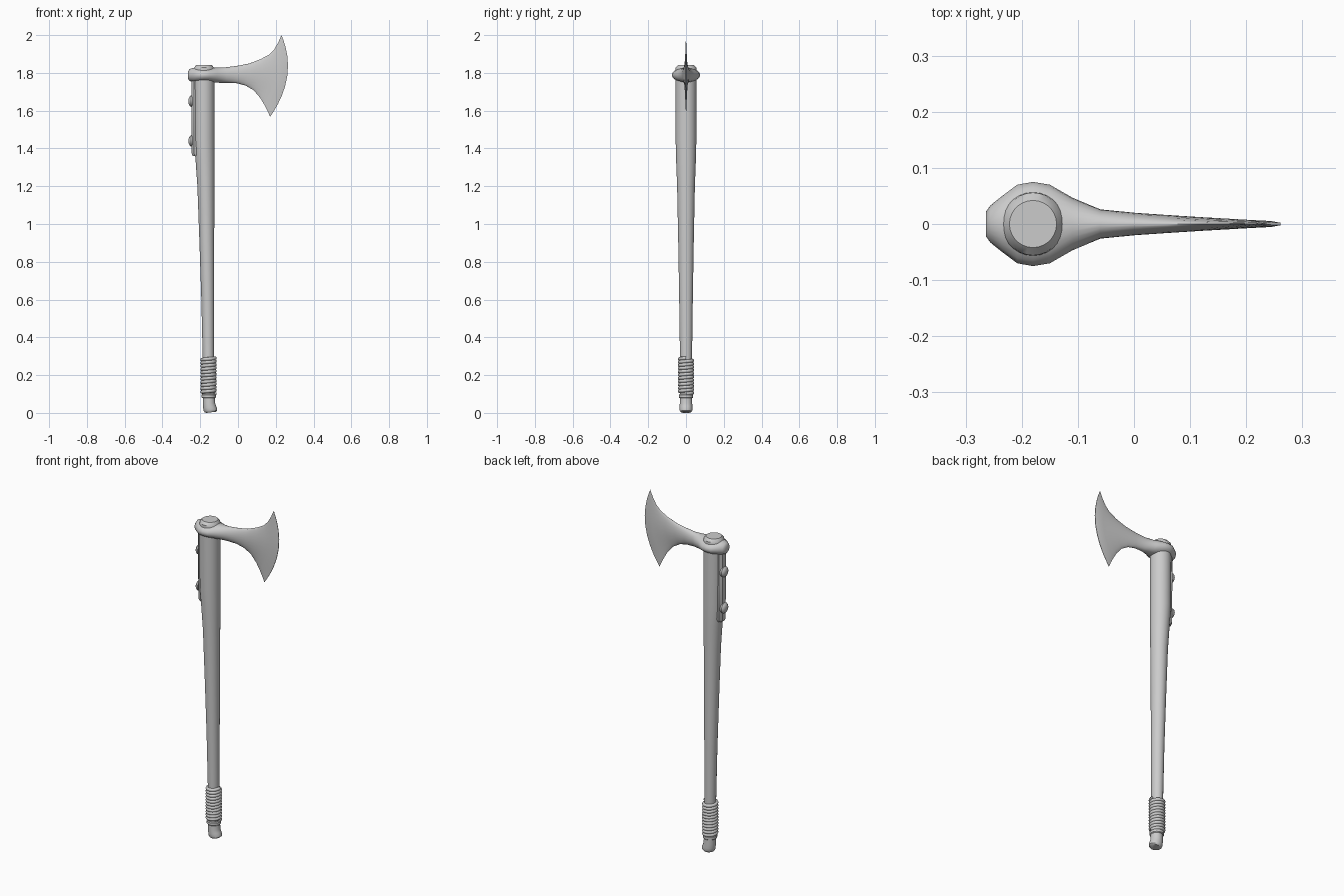
import bpy, bmesh
from math import sin, cos, pi
from mathutils import Vector


def loft(name, rings, angle=40):
    """Skin a list of equal-length point rings into a capped, shaded mesh."""
    bm = bmesh.new()
    rows = [[bm.verts.new(p) for p in ring] for ring in rings]
    n = len(rows[0])
    for a, b in zip(rows, rows[1:]):
        for i in range(n):
            bm.faces.new((a[i], a[(i + 1) % n], b[(i + 1) % n], b[i]))
    bm.faces.new(rows[0])
    bm.faces.new(rows[-1])
    bmesh.ops.recalc_face_normals(bm, faces=bm.faces)
    mesh = bpy.data.meshes.new(name)
    bm.to_mesh(mesh)
    bm.free()
    ob = bpy.data.objects.new(name, mesh)
    bpy.context.collection.objects.link(ob)
    bpy.ops.object.select_all(action='DESELECT')
    ob.select_set(True)
    bpy.context.view_layer.objects.active = ob
    bpy.ops.object.shade_smooth_by_angle(angle=angle * pi / 180)
    return ob


def disc(z, cx, rx, ry, tilt=0.0, n=28):
    """Horizontal ellipse; tilt raises its +x side."""
    return [(cx + rx * cos(2 * pi * i / n), ry * sin(2 * pi * i / n),
             z + tilt * cos(2 * pi * i / n)) for i in range(n)]


# Tapered shaft, straight on the blade side
loft("handle", [disc(*s) for s in [
    (0.08, -0.155, 0.031, 0.031), (0.30, -0.157, 0.030, 0.032),
    (0.60, -0.160, 0.034, 0.036), (0.90, -0.165, 0.039, 0.041),
    (1.20, -0.170, 0.045, 0.047), (1.33, -0.174, 0.050, 0.052),
    (1.45, -0.179, 0.055, 0.055), (1.80, -0.180, 0.056, 0.056)]])

# Hooked pommel below the grip
loft("pommel", [disc(*s) for s in [
    (0.085, -0.154, 0.032, 0.032), (0.050, -0.153, 0.032, 0.033, 0.002),
    (0.030, -0.150, 0.034, 0.034, 0.006), (0.017, -0.146, 0.035, 0.034, 0.008),
    (0.008, -0.143, 0.033, 0.032, 0.005), (0.003, -0.143, 0.026, 0.027, 0.003)]])
loft("grip_collar", [disc(*s) for s in [
    (0.078, -0.155, 0.034, 0.034), (0.082, -0.155, 0.038, 0.038),
    (0.096, -0.155, 0.038, 0.038), (0.100, -0.155, 0.034, 0.034)]])

# Cord wound around the grip as a helix
turns, steps, tube, radius = 11, 28, 0.0095, 0.034
cord = []
for k in range(turns * steps + 1):
    a = 2 * pi * k / steps
    z = 0.102 + 0.188 * k / (turns * steps)
    cord.append([((radius + tube * cos(b)) * cos(a) - 0.156,
                  (radius + tube * cos(b)) * sin(a), z + tube * sin(b))
                 for b in [2 * pi * j / 8 for j in range(8)]])
loft("grip_cord", cord, 60)

# Shaft end showing above the axe eye
loft("handle_cap", [disc(*s) for s in [
    (1.80, -0.180, 0.058, 0.058), (1.818, -0.180, 0.056, 0.056),
    (1.828, -0.180, 0.052, 0.056), (1.842, -0.180, 0.042, 0.042)]])


def section(top, bottom, half, bow, power, n=24):
    """Lens-like slice of the head between a top and a bottom point."""
    t, b = Vector((top[0], 0, top[1])), Vector((bottom[0], 0, bottom[1]))
    ring = []
    for i in range(n):
        a = 2 * pi * i / n
        s, c = cos(a), sin(a)
        p = (t + b) / 2 + (t - b) / 2 * s
        p.x += bow * (1 - s * s)
        p.y = half * abs(c) ** power * (1 if c > 0 else -1)
        ring.append(p)
    return ring


# Axe head: butt, eye, neck and flared bearded blade
loft("axe_head", [section(*s) for s in [
    ((-0.264, 1.808), (-0.264, 1.768), 0.022, 0, 1),
    ((-0.256, 1.820), (-0.256, 1.757), 0.033, 0, 1),
    ((-0.235, 1.827), (-0.235, 1.751), 0.050, 0, 1),
    ((-0.208, 1.827), (-0.208, 1.750), 0.070, 0, 1),
    ((-0.180, 1.827), (-0.180, 1.750), 0.075, 0, 1),
    ((-0.150, 1.827), (-0.150, 1.750), 0.070, 0, 1),
    ((-0.110, 1.828), (-0.110, 1.748), 0.047, 0, 1),
    ((-0.060, 1.830), (-0.060, 1.747), 0.026, 0, 1),
    ((0.000, 1.838), (-0.005, 1.745), 0.020, 0.004, 1),
    ((0.060, 1.850), (0.040, 1.733), 0.016, 0.010, 1),
    ((0.120, 1.873), (0.083, 1.708), 0.012, 0.022, 1.2),
    ((0.165, 1.897), (0.118, 1.667), 0.009, 0.035, 1.2),
    ((0.192, 1.925), (0.140, 1.630), 0.007, 0.045, 1.2),
    ((0.214, 1.963), (0.157, 1.597), 0.0055, 0.056, 1.2),
    ((0.230, 2.000), (0.170, 1.568), 0.0015, 0.061, 1.2)]], 50)

# Langet strap down the back of the shaft
loft("back_strap", [[(-0.212, -w, z), (x + 0.012, -w, z), (x, -w * 0.5, z),
                     (x, w * 0.5, z), (x + 0.012, w, z), (-0.212, w, z)]
                    for z, x, w in [(1.36, -0.240, 0.022), (1.375, -0.245, 0.030),
                                    (1.60, -0.246, 0.030), (1.78, -0.246, 0.030)]], 30)

# Domed studs on the strap
for i, z in enumerate((1.44, 1.65)):
    loft(f"strap_stud_{i + 1}", [
        [(x, r * cos(2 * pi * j / 16), z + r * sin(2 * pi * j / 16)) for j in range(16)]
        for x, r in [(-0.240, 0.030), (-0.249, 0.030), (-0.256, 0.024),
                     (-0.261, 0.013), (-0.262, 0.004)]])
